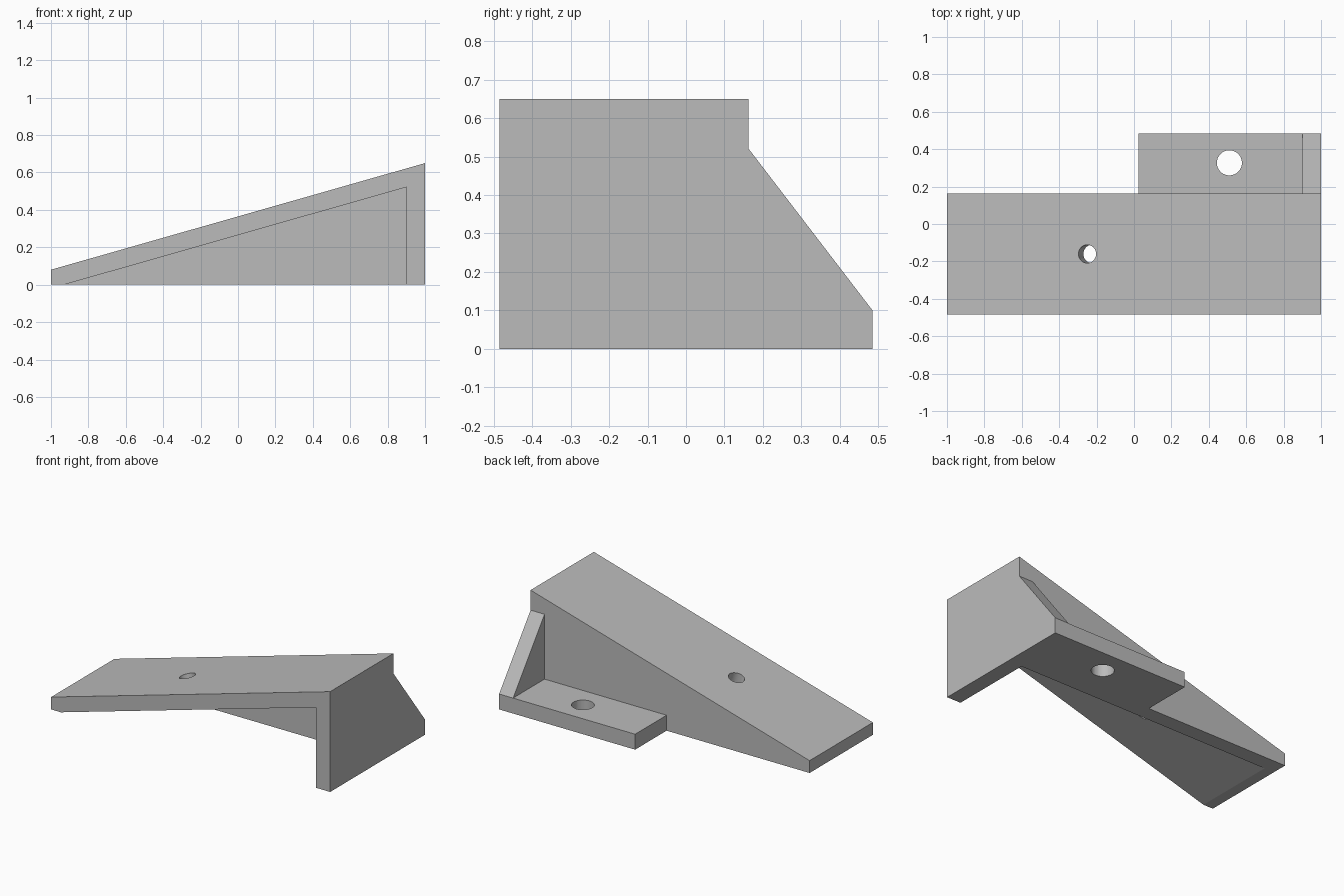
import bpy
import bmesh
from math import atan2
from mathutils import Matrix, Vector

cube = bpy.data.objects.get("Cube")
if cube:
    bpy.data.objects.remove(cube, do_unlink=True)

# Main dimensions
FRONT, SEAM, BACK = -0.485, 0.163, 0.485
WALL = 0.1
LOW, HIGH = 0.08, 0.65
SLOPE = (HIGH - LOW) / 2

grey = bpy.data.materials.new("plain grey")
grey.use_nodes = True
grey.diffuse_color = (0.5, 0.5, 0.5, 1)
grey.node_tree.nodes["Principled BSDF"].inputs["Base Color"].default_value = (0.5, 0.5, 0.5, 1)


def finish(name, bm):
    bmesh.ops.recalc_face_normals(bm, faces=bm.faces)
    mesh = bpy.data.meshes.new(name)
    bm.to_mesh(mesh)
    bm.free()
    mesh.materials.append(grey)
    obj = bpy.data.objects.new(name, mesh)
    bpy.context.collection.objects.link(obj)
    return obj


def prism(name, points, sweep):
    """Solid made by sweeping a flat outline along a vector."""
    bm = bmesh.new()
    face = bm.faces.new([bm.verts.new(p) for p in points])
    swept = bmesh.ops.extrude_face_region(bm, geom=[face])["geom"]
    verts = [v for v in swept if isinstance(v, bmesh.types.BMVert)]
    bmesh.ops.translate(bm, verts=verts, vec=sweep)
    return finish(name, bm)


def drill(name, centre, radius, tilt=0):
    """Round cutter through a plate, leaning about the y axis."""
    bm = bmesh.new()
    place = Matrix.Translation(centre) @ Matrix.Rotation(tilt, 4, "Y")
    bmesh.ops.create_cone(bm, cap_ends=True, segments=48, radius1=radius,
                          radius2=radius, depth=0.36, matrix=place)
    return finish(name, bm)


def cut(obj, cutter):
    cutter.hide_render = True
    mod = obj.modifiers.new("cut", "BOOLEAN")
    mod.operation = "DIFFERENCE"
    mod.solver = "EXACT"
    mod.object = cutter
    bpy.context.view_layer.objects.active = obj
    bpy.ops.object.modifier_apply(modifier=mod.name)
    bpy.data.objects.remove(cutter, do_unlink=True)


def ramp_z(x):
    return LOW + SLOPE * (x + 1)


# Wedge body, hollowed from the front and underneath
body = prism("wedge_body",
             [(-1, FRONT, 0), (1, FRONT, 0), (1, FRONT, HIGH), (-1, FRONT, LOW)],
             Vector((0, SEAM - FRONT, 0)))
inner = 1 - WALL
y0, floor = FRONT - 0.1, -0.1
toe = -1 + (WALL - LOW + floor) / SLOPE
cut(body, prism("cavity_cutter",
                [(toe, y0, floor), (inner, y0, floor), (inner, y0, ramp_z(inner) - WALL)],
                Vector((0, SEAM - WALL - y0, 0))))

# Screw hole square to the ramp
hole_x = -0.25
cut(body, drill("ramp_drill", (hole_x, -0.16, ramp_z(hole_x)), 0.049, -atan2(SLOPE, 1)))

# Mounting tab with its hole
tab = prism("mounting_tab",
            [(0.025, SEAM, 0), (1, SEAM, 0), (1, BACK, 0), (0.025, BACK, 0)],
            Vector((0, 0, WALL)))
cut(tab, drill("tab_drill", (0.51, 0.327, 0.05), 0.067))

# Triangular brace standing on the tab
prism("brace",
      [(inner, SEAM, WALL), (inner, BACK, WALL), (inner, SEAM, 0.52)],
      Vector((WALL, 0, 0)))
